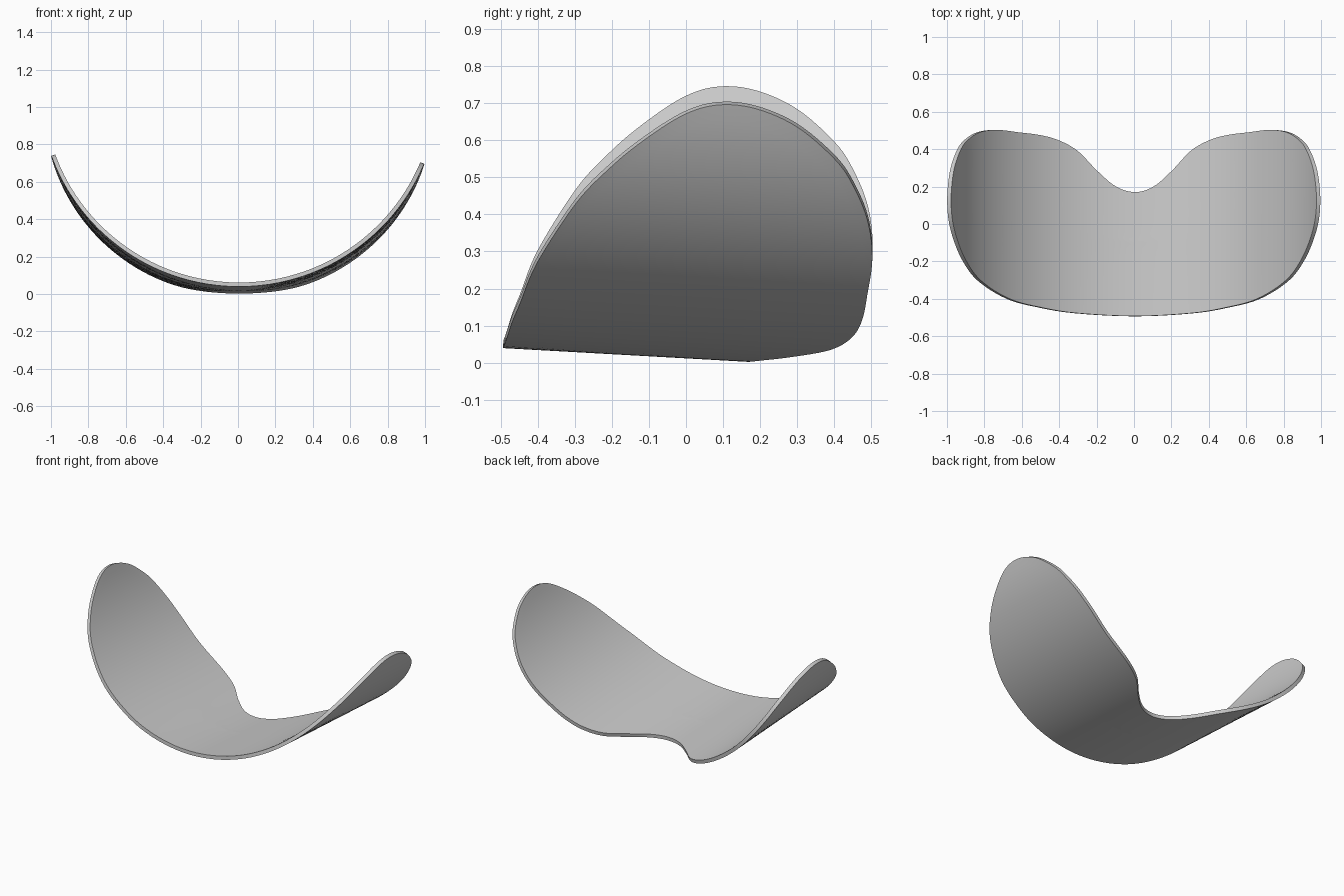
import bpy, math
from mathutils import Vector

if "Cube" in bpy.data.objects:
    bpy.data.objects.remove(bpy.data.objects["Cube"])

# Half outline on the unrolled shell: (arc angle in degrees, y), front to back
half = [(0, -.493), (17, -.477), (28, -.447), (39.2, -.4), (51.4, -.3), (58.7, -.2),
        (64, -.1), (68, 0), (69.7, .09), (69.4, .19), (66.9, .3), (62.1, .4),
        (57.8, .45), (51.6, .49), (44.2, .503), (36, .49), (28.5, .475),
        (22.5, .447), (16.7, .39), (11, .285), (5.5, .2), (0, .17)]
LEFT = 1.035                      # left wing reaches slightly further round
ring = half + [(-a * LEFT, y) for a, y in reversed(half[1:-1])]
RINGS, SUB = 28, 6
RADIUS, CX, CZ, TILT, THICK = 1.044, .006, 1.061, .056, .022


def smooth_loop(pts):
    """Closed Catmull-Rom curve through the points."""
    out, n = [], len(pts)
    p = [Vector(q) for q in pts]
    for i in range(n):
        a, b, c, d = p[i - 1], p[i], p[(i + 1) % n], p[(i + 2) % n]
        for s in range(SUB):
            t = s / SUB
            out.append(.5 * (2 * b + (c - a) * t + (2 * a - 5 * b + 4 * c - d) * t * t
                             + (3 * b - a - 3 * c + d) * t ** 3))
    return out


def wrap(a, y):
    """Roll a flat point onto the slightly tilted cylinder."""
    a = math.radians(a)
    return (CX + RADIUS * math.sin(a), y, CZ - RADIUS * math.cos(a) - TILT * (y - .1))


# Curved sheet from concentric copies of the outline
outline = smooth_loop(ring)
n = len(outline)
centre = Vector((0, -.1))
verts = [wrap(*centre)]
for r in range(1, RINGS + 1):
    verts += [wrap(*centre.lerp(p, r / RINGS)) for p in outline]
faces = [(0, 1 + i, 1 + (i + 1) % n) for i in range(n)]
for r in range(RINGS - 1):
    u, v = 1 + r * n, 1 + (r + 1) * n
    faces += [(u + i, v + i, v + (i + 1) % n, u + (i + 1) % n) for i in range(n)]

mesh = bpy.data.meshes.new("curved_shell")
mesh.from_pydata(verts, [], faces)
shell = bpy.data.objects.new("curved_shell", mesh)
bpy.context.collection.objects.link(shell)

# Thickness with crisp rim
solid = shell.modifiers.new("thickness", 'SOLIDIFY')
solid.thickness = THICK
solid.offset = 0
bpy.context.view_layer.objects.active = shell
shell.select_set(True)
bpy.ops.object.modifier_apply(modifier=solid.name)
bpy.ops.object.shade_smooth_by_angle(angle=math.radians(40))
